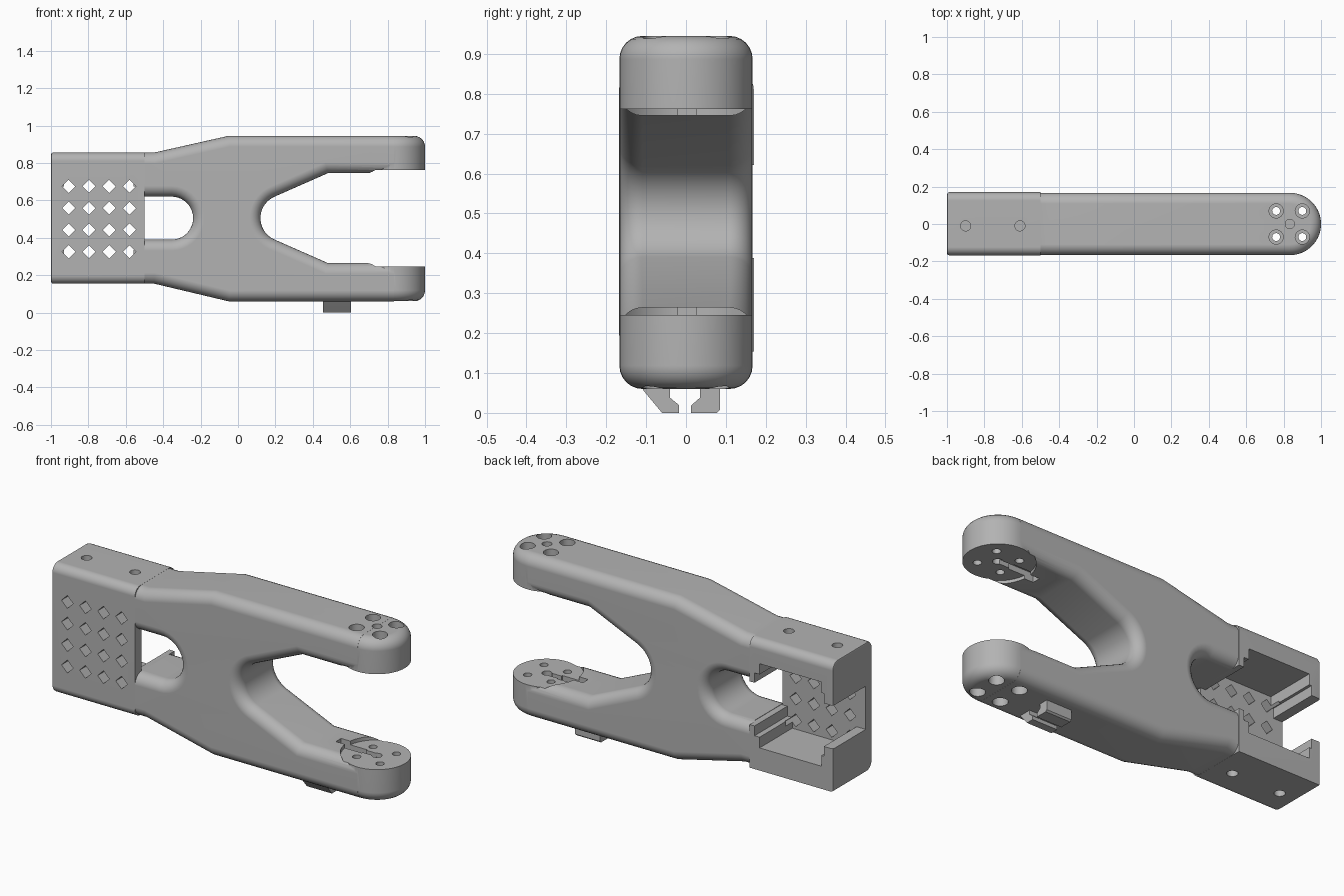
import bpy, bmesh
from math import sin, cos, pi, radians
from mathutils import Matrix, Vector

cube = bpy.data.objects.get("Cube")
if cube:
    bpy.data.objects.remove(cube, do_unlink=True)

grey = bpy.data.materials.new("plain grey")
grey.use_nodes = True
grey.diffuse_color = (0.45, 0.45, 0.45, 1)
grey.node_tree.nodes["Principled BSDF"].inputs["Base Color"].default_value = grey.diffuse_color

MID = 0.505            # mirror height of the frame
HALF = 0.167           # half thickness
TIP = 0.8335           # centre of the rounded arm ends


def finish(name, bm):
    bmesh.ops.recalc_face_normals(bm, faces=bm.faces[:])
    mesh = bpy.data.meshes.new(name)
    bm.to_mesh(mesh)
    bm.free()
    ob = bpy.data.objects.new(name, mesh)
    bpy.context.collection.objects.link(ob)
    mesh.materials.append(grey)
    return ob


def add_box(bm, x0, x1, y0, y1, z0, z1):
    m = Matrix.Translation(((x0 + x1) / 2, (y0 + y1) / 2, (z0 + z1) / 2))
    m = m @ Matrix.Diagonal((x1 - x0, y1 - y0, z1 - z0, 1))
    return bmesh.ops.create_cube(bm, size=1, matrix=m)["verts"]


def add_cyl(bm, x, y, z0, z1, r, n=24):
    return bmesh.ops.create_cone(bm, cap_ends=True, segments=n, radius1=r, radius2=r, depth=z1 - z0,
                                 matrix=Matrix.Translation((x, y, (z0 + z1) / 2)))["verts"]


def prism(bm, pts, offset):
    """Extrude a closed polygon of 3D points."""
    face = bm.faces.new([bm.verts.new(p) for p in pts])
    new = bmesh.ops.extrude_face_region(bm, geom=[face])["geom"]
    bmesh.ops.translate(bm, vec=offset, verts=[v for v in new if isinstance(v, bmesh.types.BMVert)])


def round_edges(bm, rule, r, seg=6):
    edges = [e for e in bm.edges if rule(e.verts[0].co, e.verts[1].co)]
    bmesh.ops.bevel(bm, geom=edges, offset=r, segments=seg, profile=0.5, affect='EDGES', clamp_overlap=False)


def arc(cx, r, a0, a1, n=18):
    angles = [radians(a0 + (a1 - a0) * i / n) for i in range(n + 1)]
    return [(cx + r * cos(a), MID + r * sin(a)) for a in angles]


def combine(target, tool, operation):
    mod = target.modifiers.new("cut", 'BOOLEAN')
    mod.operation, mod.solver, mod.object = operation, 'EXACT', tool
    bpy.context.view_layer.objects.active = target
    bpy.ops.object.modifier_apply(modifier=mod.name)
    bpy.data.objects.remove(tool, do_unlink=True)


# Forked body with rounded front and back edges
x0, x1 = -0.52, TIP
lower = [(x0, 0.155), (-0.45, 0.155), (-0.05, 0.06), (x1, 0.06), (x1, 0.265), (0.48, 0.265)]
upper = [(x, 2 * MID - z) for x, z in reversed(lower)]
upper = [(x, 0.945 if z > 0.92 else z) for x, z in upper]
outline = lower + arc(0.245, 0.125, 246, 114) + upper
outline += [(x0, MID + 0.115)] + arc(-0.355, 0.115, 90, -90) + [(x0, MID - 0.115)]
bm = bmesh.new()
prism(bm, [(x, -HALF, z) for x, z in outline], Vector((0, 2 * HALF, 0)))


def body_rim(a, b):
    at_end = any(abs(a.x - e) < 1e-4 and abs(b.x - e) < 1e-4 for e in (x0, x1))
    return abs(a.y - b.y) < 1e-4 and not at_end


round_edges(bm, body_rim, 0.058)
frame = finish("forked_frame", bm)

# Round arm ends, softened on their outer rims
for name, z0, z1, rim in (("lower_arm_end", 0.0605, 0.255, 0.0605), ("upper_arm_end", 0.755, 0.9445, 0.9445)):
    bm = bmesh.new()
    add_cyl(bm, TIP, 0, z0, z1, HALF - 0.0005, 64)
    round_edges(bm, lambda a, b: abs(a.z - rim) < 1e-4 and abs(b.z - rim) < 1e-4, 0.058)
    combine(frame, finish(name, bm), 'UNION')

# Box at the rear end, sharp only on its lower back edge
bm = bmesh.new()
add_box(bm, -1, -0.5, -0.168, 0.17, 0.1545, 0.8555)
round_edges(bm, lambda a, b: abs(a.x - b.x) > 0.1 and not (a.y > 0 and a.z < MID), 0.045)
round_edges(bm, lambda a, b: a.x < -0.99 and b.x < -0.99, 0.012, 2)
combine(frame, finish("rear_box", bm), 'UNION')

# Two cable hooks below the lower arm
bm = bmesh.new()
for hook in ([(-0.115, 0.07), (-0.105, 0.054), (-0.06, 0), (-0.018, 0), (-0.018, 0.02), (-0.04, 0.038), (-0.04, 0.07)],
             [(0.085, 0.07), (0.085, 0.008), (0.077, 0), (0.012, 0), (0.012, 0.018), (0.035, 0.038), (0.035, 0.07)]):
    prism(bm, [(0.455, y, z) for y, z in hook], Vector((0.15, 0, 0)))
combine(frame, finish("cable_hooks", bm), 'UNION')

# Rear cavity: deep pocket, side step and the open notch
FLOOR = -0.11
for cx0, cx1, half in ((-0.93, -0.56, 0.228), (-0.945, -0.53, 0.17), (-1.1, -0.495, 0.117)):
    bm = bmesh.new()
    add_box(bm, cx0, cx1, FLOOR, 0.3, MID - half, MID + half)
    combine(frame, finish("cavity_cutter", bm), 'DIFFERENCE')

# Grid of diamond vents through the front plate
bm = bmesh.new()
for i in range(4):
    for j in range(4):
        x, z, d = -0.905 + 0.1083 * i, 0.325 + 0.1167 * j, 0.035
        prism(bm, [(x - d, -0.3, z), (x, -0.3, z - d), (x + d, -0.3, z), (x, -0.3, z + d)], Vector((0, 0.25, 0)))
combine(frame, finish("vent_cutter", bm), 'DIFFERENCE')

# Motor seats on the facing sides of the arms
bm = bmesh.new()
add_cyl(bm, TIP, 0, 0.245, 0.762, 0.18, 64)
combine(frame, finish("seat_cutter", bm), 'DIFFERENCE')

# Motor screw holes, wide on the outside and narrow through the seat
bm = bmesh.new()
for x in (0.76, 0.9):
    for y in (-0.07, 0.07):
        add_cyl(bm, x, y, -0.1, 1.1, 0.021)
combine(frame, finish("screw_cutter", bm), 'DIFFERENCE')
bm = bmesh.new()
for x in (0.76, 0.9):
    for y in (-0.07, 0.07):
        add_cyl(bm, x, y, -0.1, 0.17, 0.038)
        add_cyl(bm, x, y, 0.835, 1.1, 0.038)
# Screw pockets above and below the rear box
for x in (-0.9, -0.61):
    add_cyl(bm, x, -0.01, 0.1, 0.21, 0.027)
    add_cyl(bm, x, -0.01, 0.8, 0.9, 0.027)
combine(frame, finish("pocket_cutter", bm), 'DIFFERENCE')

# Shaft holes and stepped wire channels in the seats
for z0, z1, s0, s1 in ((0.215, 0.3, 0.2, 0.3), (0.7, 0.792, 0.7, 1.1)):
    bm = bmesh.new()
    add_box(bm, 0.6, 0.755, -0.02, 0.025, z0, z1)
    combine(frame, finish("channel_cutter", bm), 'DIFFERENCE')
    bm = bmesh.new()
    add_box(bm, 0.74, 0.83, -0.012, 0.018, z0 + 0.005, z1 - 0.005)
    combine(frame, finish("channel_cutter", bm), 'DIFFERENCE')
    bm = bmesh.new()
    add_cyl(bm, TIP, 0, s0, s1, 0.025)
    combine(frame, finish("shaft_cutter", bm), 'DIFFERENCE')

# Smooth fillets, crisp cut edges
bpy.ops.object.select_all(action='DESELECT')
frame.select_set(True)
bpy.context.view_layer.objects.active = frame
bpy.ops.object.shade_smooth_by_angle(angle=radians(28))
weights = frame.modifiers.new("even shading", 'WEIGHTED_NORMAL')
weights.keep_sharp = True
